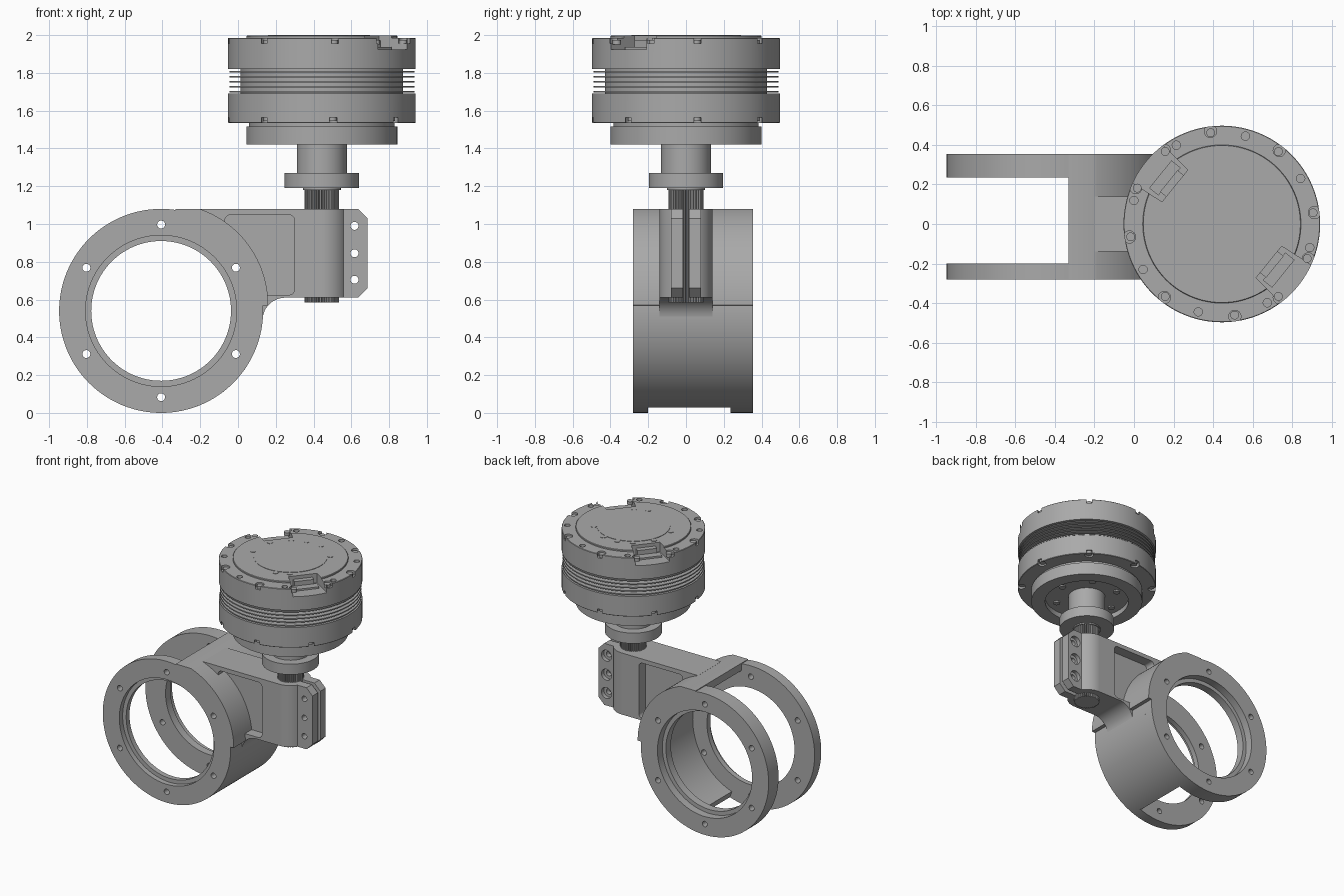
import bpy, bmesh
from math import sin, cos, radians, pi
from mathutils import Matrix

if "Cube" in bpy.data.objects:
    bpy.data.objects.remove(bpy.data.objects["Cube"])

grey = bpy.data.materials.new("machined_grey")
grey.use_nodes = True
grey.diffuse_color = (0.4, 0.4, 0.4, 1)
grey.node_tree.nodes["Principled BSDF"].inputs["Base Color"].default_value = (0.4, 0.4, 0.4, 1)

AX = 0.444            # motor and shaft axis
RX, RZ = -0.407, 0.54  # ring centre
parts = []


def finish(name, bm):
    bmesh.ops.recalc_face_normals(bm, faces=bm.faces)
    me = bpy.data.meshes.new(name)
    bm.to_mesh(me)
    bm.free()
    ob = bpy.data.objects.new(name, me)
    bpy.context.collection.objects.link(ob)
    me.materials.append(grey)
    parts.append(ob)
    return ob


def arc(cx, cy, r, a0=0, a1=360, n=96):
    """Points on an arc; a full circle leaves out the repeated end point."""
    count = n if a1 - a0 == 360 else n + 1
    angles = [radians(a0 + (a1 - a0) * i / n) for i in range(count)]
    return [(cx + r * cos(a), cy + r * sin(a)) for a in angles]


def prism(name, pts, lo, hi, axis="Y"):
    """Extrude an outline along Y (points are x, z) or Z (points are x, y)."""
    bm = bmesh.new()
    place = (lambda p, h: (p[0], h, p[1])) if axis == "Y" else (lambda p, h: (p[0], p[1], h))
    face = bm.faces.new([bm.verts.new(place(p, lo)) for p in pts])
    new = bmesh.ops.extrude_face_region(bm, geom=[face])["geom"]
    move = (0, hi - lo, 0) if axis == "Y" else (0, 0, hi - lo)
    bmesh.ops.translate(bm, vec=move, verts=[v for v in new if isinstance(v, bmesh.types.BMVert)])
    return finish(name, bm)


def lathe(name, profile, steps=96):
    """Closed (radius, height) profile turned around the motor axis."""
    bm = bmesh.new()
    vs = [bm.verts.new((r, 0, z)) for r, z in profile]
    edges = [bm.edges.new((vs[i], vs[(i + 1) % len(vs)])) for i in range(len(vs))]
    bmesh.ops.spin(bm, geom=vs + edges, cent=(0, 0, 0), axis=(0, 0, 1), angle=2 * pi, steps=steps)
    bmesh.ops.remove_doubles(bm, verts=bm.verts, dist=1e-5)
    bmesh.ops.dissolve_degenerate(bm, edges=bm.edges, dist=1e-6)
    wires = [e for e in bm.edges if not e.link_faces or len(e.link_faces) > 2]
    bmesh.ops.delete(bm, geom=wires, context="EDGES")
    bmesh.ops.translate(bm, vec=(AX, 0, 0), verts=bm.verts)
    return finish(name, bm)


def cut(target, *cutters):
    for c in cutters:
        c.hide_render = True
        mod = target.modifiers.new("cut", "BOOLEAN")
        mod.operation, mod.solver, mod.object = "DIFFERENCE", "EXACT", c
        bpy.context.view_layer.objects.active = target
        bpy.ops.object.modifier_apply(modifier=mod.name)
        parts.remove(c)
        bpy.data.objects.remove(c)


def disc(name, angle, radius, r, lo, hi, n=24):
    """Small upright cylinder placed around the motor axis."""
    a = radians(angle)
    return prism(name, arc(AX + radius * cos(a), radius * sin(a), r, n=n), lo, hi, "Z")


def rounded(x0, x1, z0, z1, r):
    return (arc(x1 - r, z1 - r, r, 0, 90, 8) + arc(x0 + r, z1 - r, r, 90, 180, 8)
            + arc(x0 + r, z0 + r, r, 180, 270, 8) + arc(x1 - r, z0 + r, r, 270, 359.9, 8))


# Ring plates with counterbored opening and six bolt holes
for name, lo, hi, c0, c1 in (("front_ring", -0.28, -0.2, -0.3, -0.24),
                             ("back_ring", 0.235, 0.355, 0.295, 0.4)):
    ring = prism(name, arc(RX, RZ, 0.54, n=128), lo, hi)
    cut(ring, prism("bore", arc(RX, RZ, 0.37), lo - 0.1, hi + 0.1),
        prism("counterbore", arc(RX, RZ, 0.4), c0, c1))
    for x, z in arc(RX, RZ, 0.457, 30, 390, 6):
        cut(ring, prism("bolt_hole", arc(x, z, 0.021, n=24), lo - 0.1, hi + 0.1))

# Curved wall and thicker shoulder joining the plates
prism("curved_wall", arc(RX, RZ, 0.54, -71, 8, 40) + arc(RX, RZ, 0.49, -71, 8, 40)[::-1], -0.24, 0.28)
prism("shoulder", arc(-0.38, 0.57, 0.54, 0, 70.8, 40) + [(-0.33, 1.08)]
      + arc(RX, RZ, 0.49, 3, 81, 40)[::-1], -0.28, 0.355)

# Arm with a pocket on each side
arm = prism("arm", [(-0.2, 1.08)] + arc(RX, RZ, 0.51, -5, 64, 30)[::-1]
            + arc(0.25, 0.49, 0.12, 90, 175, 10)[::-1] + [(AX, 0.61), (AX, 1.08)], -0.14, 0.14)
for lo, hi in ((-0.2, -0.06), (0.06, 0.2)):
    cut(arm, prism("pocket", rounded(-0.07, 0.3, 0.625, 1.048, 0.03), lo, hi))

# Split clamp with two lugs
clamp = prism("clamp_barrel", arc(AX, 0, 0.14, n=64), 0.61, 1.08, "Z")
slit = [(AX, -0.015), (0.7, -0.015), (0.7, 0.015), (AX, 0.015)]
cut(clamp, prism("slit", slit, 0.5, 1.2, "Z"))
lug_outline = [(0.53, 0.61), (0.635, 0.61), (0.685, 0.66), (0.685, 1.03), (0.635, 1.08), (0.53, 1.08)]
for name, lo, hi in (("front_lug", -0.08, -0.015), ("back_lug", 0.015, 0.08)):
    lug = prism(name, lug_outline, lo, hi)
    for z in (0.705, 0.845, 0.99):
        cut(lug, prism("screw_hole", arc(0.617, z, 0.021, n=24), -0.2, 0.2))
        if lo > 0:
            cut(lug, prism("counterbore", arc(0.617, z, 0.042, n=32), 0.05, 0.2))

# Splined shaft, collar and hub
teeth = []
for i in range(36):
    for k, r in ((0, 0.08), (0.3, 0.092), (0.7, 0.092)):
        a = 2 * pi * (i + k) / 36
        teeth.append((AX + r * cos(a), r * sin(a)))
prism("splined_shaft", teeth, 0.585, 1.185, "Z")
lathe("collar_and_hub", [(0, 1.18), (0.1, 1.18), (0.1, 1.19), (0.197, 1.19), (0.197, 1.27),
                         (0.132, 1.27), (0.132, 1.47), (0, 1.47)])

# Output flange with a recessed underside
lathe("output_flange", [(0, 1.46), (0.3, 1.46), (0.3, 1.42), (0.4, 1.42), (0.4, 1.515),
                        (0.385, 1.515), (0.385, 1.56), (0, 1.56)])
for i in range(6):
    disc("flange_screw", 60 * i, 0.23, 0.025, 1.45, 1.47)

# Finned core
fins = [(0, 1.65), (0.43, 1.65)]
for i in range(5):
    z = 1.7 + 0.0265 * i
    fins += [(0.43, z - 0.004), (0.49, z - 0.004), (0.49, z + 0.004), (0.43, z + 0.004)]
lathe("cooling_fins", fins + [(0.43, 1.85), (0, 1.85)])

# Motor housings and cap
lower = lathe("lower_housing", [(0, 1.535), (0.494, 1.535), (0.497, 1.538), (0.497, 1.69), (0, 1.69)])
upper = lathe("upper_housing", [(0, 1.82), (0.497, 1.82), (0.497, 1.982), (0.494, 1.985), (0, 1.985)])
cap = lathe("top_cap", [(0, 1.95), (0.4, 1.95), (0.4, 1.994), (0.397, 1.997), (0, 1.997)])

# Rim screws in open seats, above and below
for a in (7, 52, 97, 128, 157, 188, 232, 278, 308, 338):
    cut(upper, disc("seat", a, 0.472, 0.031, 1.955, 2.1))
    disc("top_screw", a, 0.465, 0.022, 1.95, 1.975)
for i in range(8):
    a = 7 + 45 * i
    cut(upper, disc("rim_hole", a + 23, 0.46, 0.021, 1.945, 2.1))
    cut(lower, disc("seat", a, 0.472, 0.031, 1.4, 1.565))
    disc("bottom_screw", a, 0.465, 0.022, 1.545, 1.58)

# Two connector pockets on opposite sides of the top
for a in (-39, 141):
    turn = Matrix.Rotation(radians(a), 2)

    def patch(name, r0, r1, w0, w1, lo, hi):
        pts = [turn @ v for v in map(lambda p: Matrix(((p[0], 0), (p[1], 0))).col[0],
                                     ((r0, -w0), (r1, -w1), (r1, w1), (r0, w0)))]
        return prism(name, [(AX + p[0], p[1]) for p in pts], lo, hi, "Z")

    cut(upper, patch("pocket", 0.306, 0.6, 0.103, 0.135, 1.925, 2.1))
    cut(cap, patch("pocket", 0.306, 0.6, 0.103, 0.135, 1.9, 2.1))
    patch("connector", 0.3, 0.345, 0.07, 0.07, 1.92, 1.972)
    patch("connector_step", 0.34, 0.4, 0.09, 0.09, 1.92, 1.938)

# Raised cover and small screws on the cap
disc("cap_cover", 0, 0, 0.255, 1.99, 2.0, 96)
for a in (37, 76, 101, 124, 156, 195, 283, 304):
    disc("cap_screw", a, 0.275, 0.02, 1.99, 2.0)

bpy.ops.object.select_all(action="DESELECT")
for ob in parts:
    ob.select_set(True)
bpy.context.view_layer.objects.active = parts[0]
bpy.ops.object.shade_smooth_by_angle(angle=radians(30))
